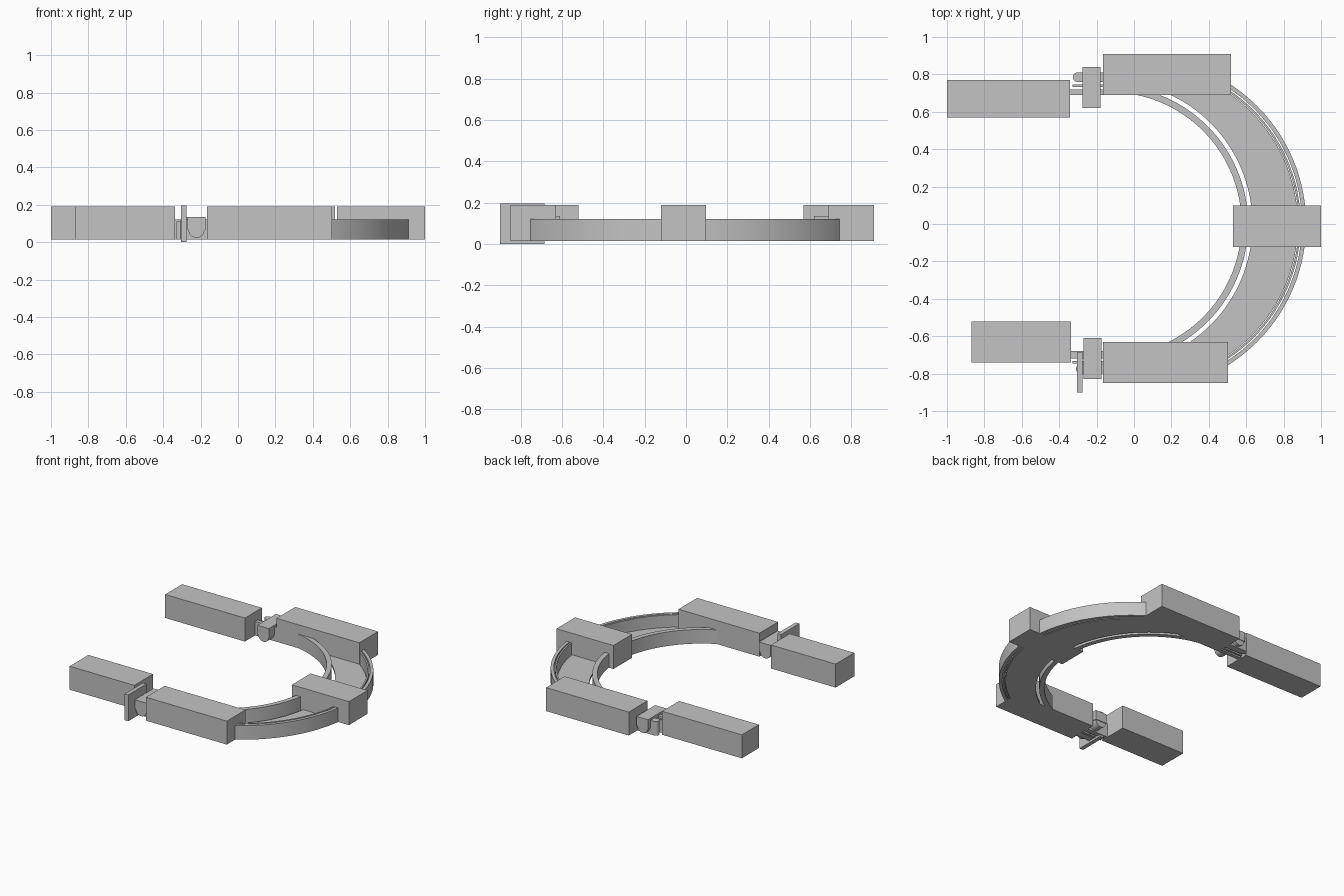
import bpy, bmesh, math

if "Cube" in bpy.data.objects:
    bpy.data.objects.remove(bpy.data.objects["Cube"])

grey = bpy.data.materials.new("light grey")
grey.diffuse_color = (0.55, 0.55, 0.55, 1)
grey.use_nodes = True
grey.node_tree.nodes["Principled BSDF"].inputs["Base Color"].default_value = grey.diffuse_color
Z0 = 0.015


def finish(name, bm, smooth=False):
    bmesh.ops.recalc_face_normals(bm, faces=bm.faces)
    me = bpy.data.meshes.new(name)
    bm.to_mesh(me)
    bm.free()
    me.materials.append(grey)
    ob = bpy.data.objects.new(name, me)
    bpy.context.collection.objects.link(ob)
    if smooth:
        bpy.context.view_layer.objects.active = ob
        ob.select_set(True)
        bpy.ops.object.shade_smooth_by_angle(angle=math.radians(30))
        ob.select_set(False)
    return ob


def box(name, x0, x1, y0, y1, z0=Z0, z1=0.19):
    bm = bmesh.new()
    bmesh.ops.create_cube(bm, size=1)
    for v in bm.verts:
        v.co.x = x0 if v.co.x < 0 else x1
        v.co.y = y0 if v.co.y < 0 else y1
        v.co.z = z0 if v.co.z < 0 else z1
    return finish(name, bm)


def arc(name, inner, outer, z1, n=64):
    """Curved wall between two arcs, each given as (centre x, radius, half angle)."""
    bm = bmesh.new()
    rows = []
    for i in range(n + 1):
        t = 2 * i / n - 1
        row = []
        for (c, r, a), z in ((inner, Z0), (outer, Z0), (outer, z1), (inner, z1)):
            ang = math.radians(a * t)
            row.append(bm.verts.new((c + r * math.cos(ang), r * math.sin(ang), z)))
        rows.append(row)
    for p, q in zip(rows, rows[1:]):
        for k in range(4):
            m = (k + 1) % 4
            bm.faces.new((p[k], p[m], q[m], q[k]))
    bm.faces.new(rows[0])
    bm.faces.new(rows[-1])
    return finish(name, bm, True)


def prism(name, outline, place):
    """Extrude an outline between two ends; place maps (u, v, end) to 3D."""
    bm = bmesh.new()
    ends = [[bm.verts.new(place(u, v, e)) for u, v in outline] for e in (0, 1)]
    n = len(outline)
    for i in range(n):
        j = (i + 1) % n
        bm.faces.new((ends[0][i], ends[0][j], ends[1][j], ends[1][i]))
    bm.faces.new(ends[0])
    bm.faces.new(ends[1])
    return finish(name, bm, True)


# Large blocks
box("back_end_block", -1.0, -0.342, 0.57, 0.77)
box("front_end_block", -0.87, -0.337, -0.74, -0.52)
box("back_arm_block", -0.165, 0.518, 0.69, 0.91)
box("front_arm_block", -0.165, 0.503, -0.85, -0.63)
box("bend_block", 0.53, 1.0, -0.122, 0.098)

# Curved channel: inner rail, thin floor and the double outer rail
arc("inner_rail", (-0.13, 0.705, 80), (-0.13, 0.74, 80), 0.12)
arc("channel_floor", (-0.13, 0.763, 73), (0.03, 0.846, 62), 0.03)
arc("outer_liner", (0.03, 0.85, 63), (0.03, 0.861, 63), 0.12)
arc("outer_rail", (0.03, 0.868, 63), (0.03, 0.89, 63), 0.12)

# Joints between end blocks and arm blocks
for side, x0, x1, y0, y1, s in (("back", -0.275, -0.18, 0.62, 0.84, 1),
                                ("front", -0.27, -0.175, -0.83, -0.61, -1)):
    box(side + "_hinge_block", x0, x1, y0, y1, 0.065, 0.135)
    cx, r = (x0 + x1) / 2, 0.043
    half = [(cx + r * math.cos(math.pi * (1 + i / 16)),
             0.066 + r * math.sin(math.pi * (1 + i / 16))) for i in range(17)]
    prism(side + "_hinge_roller", half,
          lambda u, v, e: (u, y0 + 0.005 + e * (y1 - y0 - 0.01), v))
    # Rail tails passing through the hinge
    ya, yb = sorted((s * (0.69 if s > 0 else 0.68), s * 0.718))
    box(side + "_inner_tail", -0.342, -0.16, ya, yb, Z0, 0.12)
    yc = s * 0.739
    box(side + "_thin_tail", -0.328, -0.16, yc - 0.007, yc + 0.007, Z0, 0.11)
    yr, rr, xr = s * (0.785 if s > 0 else 0.775), 0.025, -0.302
    if s < 0:
        xr = -0.285
    tab = [(xr + rr * math.cos(math.pi * (0.5 + i / 12)),
            yr + rr * math.sin(math.pi * (0.5 + i / 12))) for i in range(13)]
    tab += [(-0.16, yr - rr), (-0.16, yr + rr)]
    prism(side + "_rounded_tail", tab,
          lambda u, v, e: (u, v, Z0 + e * 0.105))

# Upright plate at the front joint
box("front_stop_plate", -0.305, -0.275, -0.9, -0.685, 0.0, 0.196)
